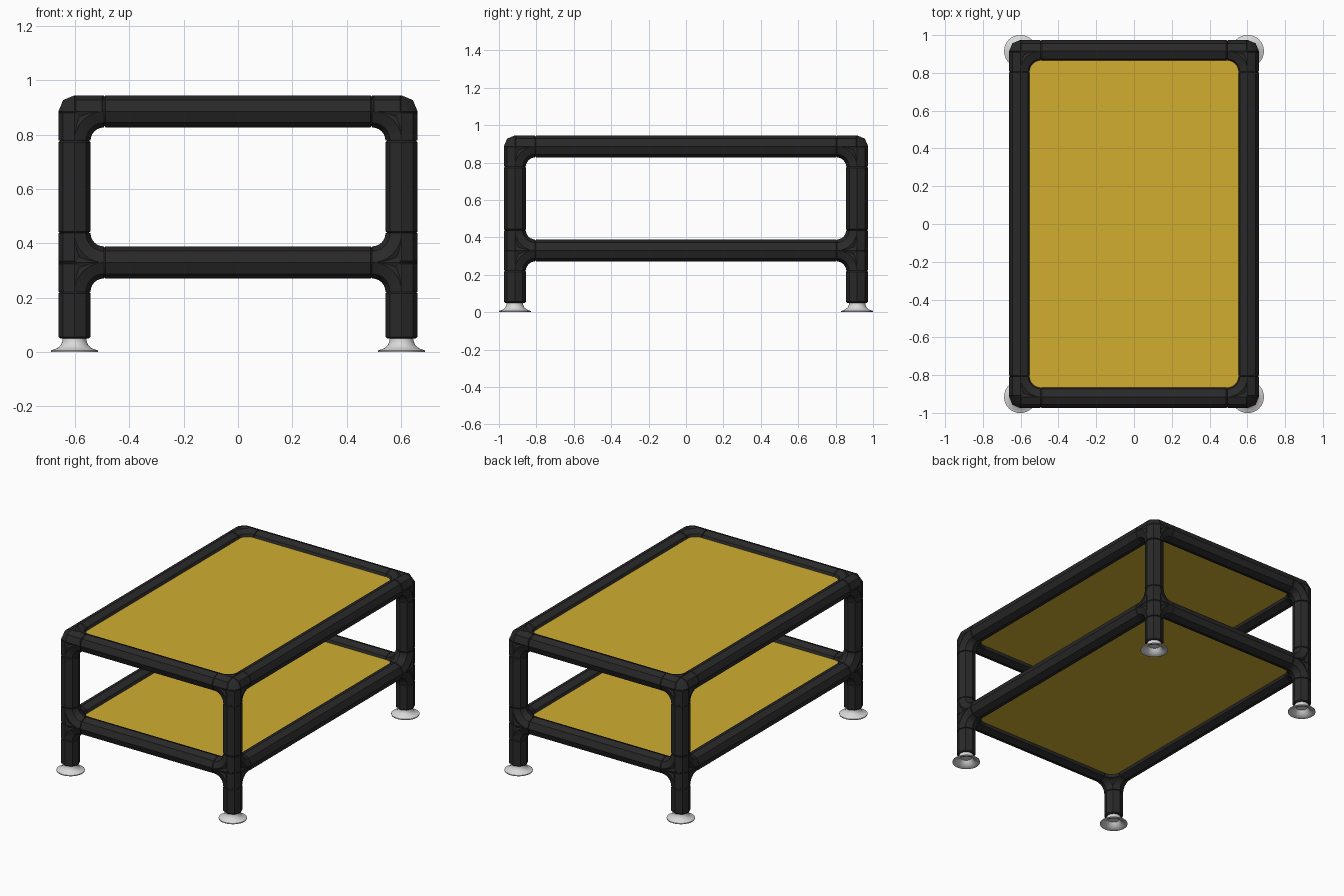
import bpy, bmesh, math
from mathutils import Vector

cube = bpy.data.objects.get("Cube")
if cube:
    bpy.data.objects.remove(cube)

SIDES = 8            # tube facets
R = 0.059            # tube radius
BEND = 0.108         # joint arm length and elbow radius
LX, LY = 0.602, 0.915
TOP, LOW, FOOT = 0.886, 0.33, 0.05
X, Y, Z = Vector((1, 0, 0)), Vector((0, 1, 0)), Vector((0, 0, 1))


def material(name, rgb, rough):
    m = bpy.data.materials.new(name)
    m.use_nodes = True
    m.diffuse_color = (*rgb, 1)
    bsdf = next(n for n in m.node_tree.nodes if n.type == 'BSDF_PRINCIPLED')
    bsdf.inputs["Base Color"].default_value = (*rgb, 1)
    bsdf.inputs["Roughness"].default_value = rough
    return m


black = material("black plastic", (0.022, 0.022, 0.022), 0.6)
yellow = material("yellow panel", (0.64, 0.42, 0.03), 0.6)
grey = material("light grey foot", (0.70, 0.70, 0.70), 0.5)


def finish(bm, name, mat, smooth=False):
    bmesh.ops.recalc_face_normals(bm, faces=bm.faces)
    mesh = bpy.data.meshes.new(name)
    bm.to_mesh(mesh)
    bm.free()
    mesh.materials.append(mat)
    ob = bpy.data.objects.new(name, mesh)
    bpy.context.collection.objects.link(ob)
    if smooth:
        bpy.ops.object.select_all(action='DESELECT')
        ob.select_set(True)
        bpy.context.view_layer.objects.active = ob
        bpy.ops.object.shade_smooth_by_angle(angle=math.radians(40))
    return ob


def ring(bm, centre, u, v, r, n=SIDES):
    return [bm.verts.new(centre + r * (u * math.cos(a) + v * math.sin(a)))
            for a in (math.tau * i / n for i in range(n))]


def loft(bm, rings, caps=True):
    for a, b in zip(rings, rings[1:]):
        n = len(a)
        for i in range(n):
            j = (i + 1) % n
            bm.faces.new((a[i], a[j], b[j], b[i]))
    if caps:
        bm.faces.new(rings[0])
        bm.faces.new(rings[-1])


def frame_for(axis):
    u = Z if abs(axis.z) < 0.5 else X
    return u, axis.cross(u)


def add_tube(bm, start, end):
    """Straight tube with a fine bevel at each end."""
    axis = (end - start).normalized()
    u, v = frame_for(axis)
    b = 0.006
    stations = [(start, R - b), (start + axis * b, R), (end - axis * b, R), (end, R - b)]
    loft(bm, [ring(bm, p, u, v, r) for p, r in stations])


def add_elbow(bm, p, a, b, steps=6):
    """Quarter bend that fillets the inside between two arms."""
    n = a.cross(b)
    centre = p + BEND * (a + b)
    rings = []
    for k in range(steps + 1):
        t = math.pi / 2 * k / steps
        u = -(a * math.cos(t) + b * math.sin(t))
        rings.append(ring(bm, centre + BEND * u, u, n, R))
    loft(bm, rings)


def joint(name, p, arms):
    bm = bmesh.new()
    for a in arms:
        add_tube(bm, p, p + a * BEND)
    for i, a in enumerate(arms):
        for b in arms[i + 1:]:
            if abs(a.dot(b)) < 0.5:
                add_elbow(bm, p, a, b)
    # chamfered outer corner
    core = []
    for a in arms[:3]:
        core += ring(bm, p, *frame_for(a), R)
    bmesh.ops.convex_hull(bm, input=core)
    finish(bm, name, black, True)


def tube(name, start, end):
    bm = bmesh.new()
    add_tube(bm, start, end)
    finish(bm, name, black, True)


def foot(name, x, y):
    bm = bmesh.new()
    # cup-shaped foot, outside then hollow underside
    profile = [(0.045, 0.055), (0.044, 0.042), (0.05, 0.026), (0.064, 0.014),
               (0.086, 0.006), (0.086, 0), (0.078, 0), (0.05, 0.012), (0.036, 0.035)]
    loft(bm, [ring(bm, Vector((x, y, z)), X, Y, r, 32) for r, z in profile])
    finish(bm, name, grey, True)


# corners: legs, joints and feet
for sx, side in ((1, "left"), (-1, "right")):
    for sy, end in ((-1, "front"), (1, "back")):
        tag = f"{end}_{side}"
        x, y = sx * LX, sy * LY
        inward = [X * -sx, Y * -sy]
        joint(f"{tag}_top_joint", Vector((x, y, TOP)), inward + [-Z])
        joint(f"{tag}_shelf_joint", Vector((x, y, LOW)), inward + [Z, -Z])
        tube(f"{tag}_upper_leg", Vector((x, y, LOW + BEND)), Vector((x, y, TOP - BEND)))
        tube(f"{tag}_lower_leg", Vector((x, y, FOOT)), Vector((x, y, LOW - BEND)))
        foot(f"{tag}_foot", x, y)

# rails and panels on both levels
for level, z in (("top", TOP), ("shelf", LOW)):
    ex, ey = LX - BEND, LY - BEND
    for s, end, side in ((-1, "front", "right"), (1, "back", "left")):
        tube(f"{level}_{end}_rail", Vector((-ex, s * LY, z)), Vector((ex, s * LY, z)))
        tube(f"{level}_{side}_rail", Vector((s * LX, -ey, z)), Vector((s * LX, ey, z)))
    bm = bmesh.new()
    bmesh.ops.create_cube(bm, size=1)
    bmesh.ops.scale(bm, vec=(2 * LX - 0.04, 2 * LY - 0.04, 0.05), verts=bm.verts)
    bmesh.ops.translate(bm, vec=(0, 0, z), verts=bm.verts)
    finish(bm, f"{level}_panel", yellow)
